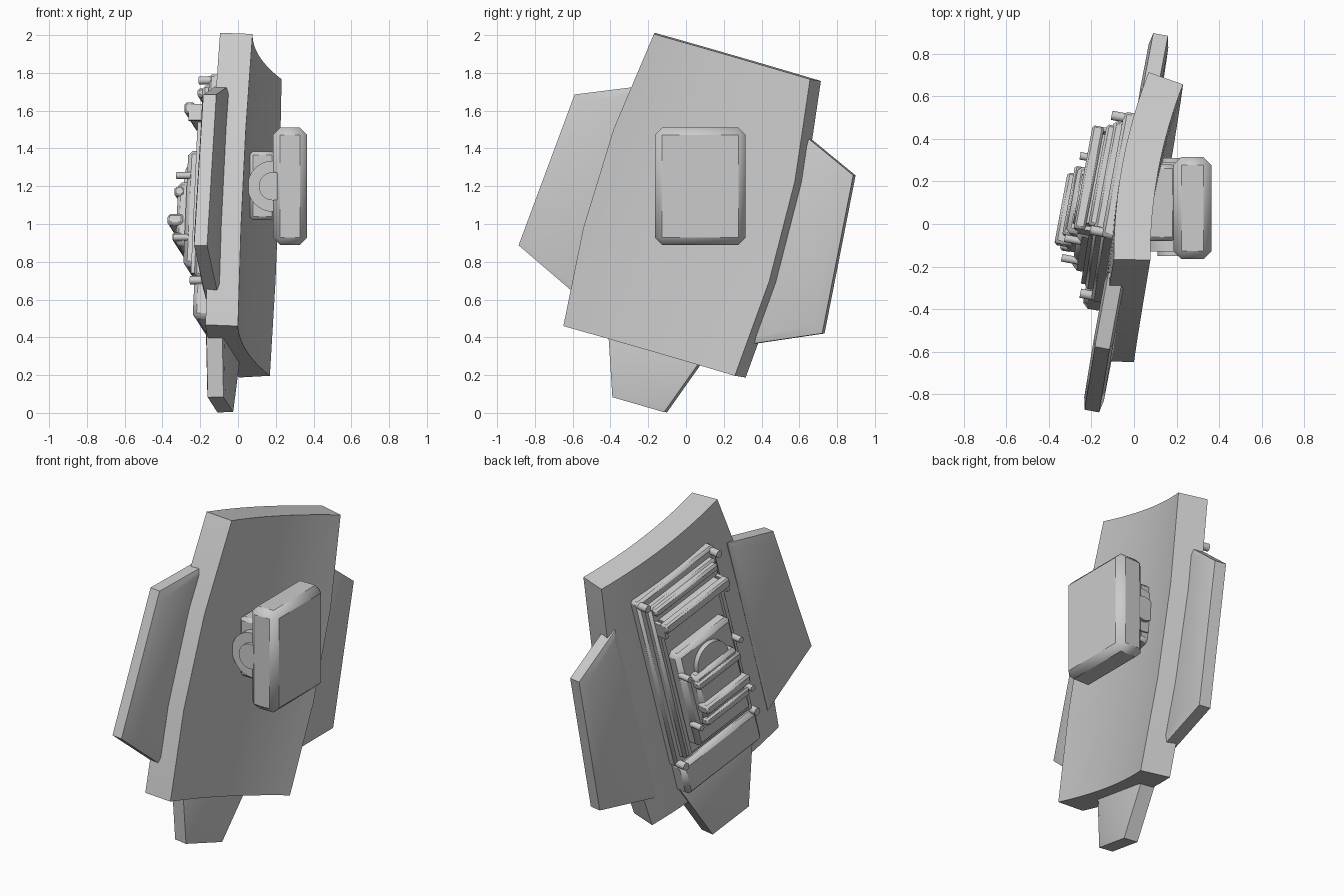
import bpy, bmesh, math
from mathutils import Matrix, Vector

cube = bpy.data.objects.get("Cube")
if cube:
    bpy.data.objects.remove(cube)

grey = bpy.data.materials.new("plain_grey")
grey.use_nodes = True
grey.diffuse_color = (0.6, 0.6, 0.6, 1)
grey.node_tree.nodes["Principled BSDF"].inputs["Base Color"].default_value = (0.6, 0.6, 0.6, 1)

# Tilted shield frame: local x = thickness, y = across, z = along
along = Vector((0.043, 0.271, 0.962)).normalized()
across = Vector((0.177, 0.952, -0.25))
across = (across - along * across.dot(along)).normalized()
FRAME = Matrix((across.cross(along), across, along)).transposed().to_4x4()
FRAME.translation = (0.119, 0.024, 1.107)
WORLD = Matrix.Identity(4)


def finish(name, bm, frame=FRAME, bevel=0, angle=30):
    bmesh.ops.recalc_face_normals(bm, faces=bm.faces[:])
    mesh = bpy.data.meshes.new(name)
    bm.to_mesh(mesh)
    bm.free()
    mesh.materials.append(grey)
    obj = bpy.data.objects.new(name, mesh)
    bpy.context.collection.objects.link(obj)
    obj.matrix_world = frame
    if bevel:
        mod = obj.modifiers.new("edge_bevel", 'BEVEL')
        mod.width, mod.segments = bevel, 1
    bpy.ops.object.select_all(action='DESELECT')
    obj.select_set(True)
    bpy.context.view_layer.objects.active = obj
    bpy.ops.object.shade_smooth_by_angle(angle=math.radians(angle))
    return obj


def box(name, xs, ys, zs, bevel=0, frame=FRAME):
    bm = bmesh.new()
    bmesh.ops.create_cube(bm, size=1)
    for v in bm.verts:
        for i, (lo, hi) in enumerate((xs, ys, zs)):
            v.co[i] = lo if v.co[i] < 0 else hi
    return finish(name, bm, frame, bevel, 20)


def cylinder(name, centre, radius, depth, axis='X', sides=16, frame=FRAME):
    bm = bmesh.new()
    turn = Matrix.Rotation(math.pi / 2, 4, 'Y' if axis == 'X' else 'X')
    bmesh.ops.create_cone(bm, cap_ends=True, segments=sides, radius1=radius, radius2=radius,
                          depth=depth, matrix=Matrix.Translation(centre) @ turn)
    return finish(name, bm, frame)


def slab(name, outline, low, high, rim=0.06, rise=0.012):
    """Flat prism with a softly raised field on both broad faces."""
    bm = bmesh.new()
    loops = [[bm.verts.new((n, a, l)) for a, l in outline] for n in (low, high)]
    caps = [bm.faces.new(loop) for loop in loops]
    for i in range(len(outline)):
        j = (i + 1) % len(outline)
        bm.faces.new((loops[0][i], loops[0][j], loops[1][j], loops[1][i]))
    bmesh.ops.recalc_face_normals(bm, faces=bm.faces[:])
    for cap in caps:
        bmesh.ops.inset_region(bm, faces=[cap], thickness=rim, depth=rise)
    return finish(name, bm)


# Curved main shield: rows of (position along, half width)
ROWS = [(-0.81, 0.48), (-0.28, 0.52), (0.27, 0.507), (0.81, 0.437)]
COLS, SAG, THICK, ARC = 16, 0.04, 0.172, math.radians(9.5)
bm = bmesh.new()
grid = {}
for j, (l, half) in enumerate(ROWS):
    for i in range(COLS + 1):
        u = 2 * i / COLS - 1
        n, a = -SAG * (1 - u * u), half * u
        grid[0, i, j] = bm.verts.new((n, a, l))
        grid[1, i, j] = bm.verts.new((n - THICK * math.cos(u * ARC), a + THICK * math.sin(u * ARC), l))
top = len(ROWS) - 1
for s in (0, 1):
    for i in range(COLS):
        for j in range(top):
            bm.faces.new([grid[s, p, q] for p, q in ((i, j), (i + 1, j), (i + 1, j + 1), (i, j + 1))])
for j in (0, top):
    for i in range(COLS):
        bm.faces.new((grid[0, i, j], grid[0, i + 1, j], grid[1, i + 1, j], grid[1, i, j]))
for i in (0, COLS):
    for j in range(top):
        bm.faces.new((grid[0, i, j], grid[0, i, j + 1], grid[1, i, j + 1], grid[1, i, j]))
finish("main_shield", bm)

# Side wings and lower tab
WING = [(0.45, 0.52), (0.78, 0.38), (0.85, -0.47), (0.45, -0.65)]
for side, name in ((-1, "front_wing"), (1, "rear_wing")):
    slab(name, [(side * a, l) for a, l in WING], -0.185, -0.115)
slab("lower_tab", [(-0.29, -0.7), (-0.145, -1.105), (0.145, -1.105), (0.29, -0.7)], -0.21, -0.125, 0.03, 0.006)

# Layered panels on the outer face
box("base_panel", (-0.25, -0.16), (-0.31, 0.31), (-0.52, 0.63), 0.015)
box("second_panel", (-0.29, -0.2), (-0.27, 0.27), (-0.47, 0.58), 0.015)
box("middle_panel", (-0.365, -0.25), (-0.215, 0.215), (-0.4, 0.24), 0.025)
box("lower_block", (-0.285, -0.16), (-0.3, 0.3), (-0.71, -0.5), 0.025)
for side in (-1, 1):
    box("side_rail", (-0.31, -0.25), sorted((side * 0.228, side * 0.252)), (-0.45, 0.38))
    for l in (-0.5, 0.6):
        cylinder("corner_post", (-0.26, side * 0.285, l), 0.022, 0.09)
    for l in (-0.24, 0.1):
        cylinder("panel_post", (-0.38, side * 0.205, l), 0.018, 0.08)
    box("handle_end", (-0.36, -0.25), sorted((side * 0.235, side * 0.255)), (0.39, 0.48))

# Upper bars and handle
box("top_bar", (-0.32, -0.25), (-0.25, 0.25), (0.52, 0.57), 0.012)
box("handle_bar", (-0.385, -0.33), (-0.255, 0.255), (0.43, 0.49), 0.01)
box("handle_core", (-0.34, -0.25), (-0.22, 0.22), (0.43, 0.48))

# Raised centre with round boss and crossbars
cylinder("round_boss", (-0.34, 0, 0.08), 0.12, 0.11, sides=32)
box("centre_block", (-0.42, -0.3), (-0.165, 0.165), (-0.27, 0.08), 0.02)
box("upper_crossbar", (-0.435, -0.38), (-0.17, 0.17), (0.0, 0.05), 0.01)
box("middle_crossbar", (-0.465, -0.38), (-0.175, 0.175), (-0.16, -0.1), 0.012)
box("lower_crossbar", (-0.435, -0.38), (-0.17, 0.17), (-0.25, -0.2), 0.01)

# Upright mount on the inner face
box("mount_pad", (0.185, 0.365), (-0.165, 0.315), (0.89, 1.51), 0.038, WORLD)
box("mount_neck", (0.06, 0.2), (-0.08, 0.28), (1.02, 1.385), 0.02, WORLD)
cylinder("mount_hinge", (0.185, 0.08, 1.2), 0.135, 0.42, 'Y', 32, WORLD)
cylinder("hinge_pin", (0.185, 0.08, 1.2), 0.075, 0.46, 'Y', 24, WORLD)
